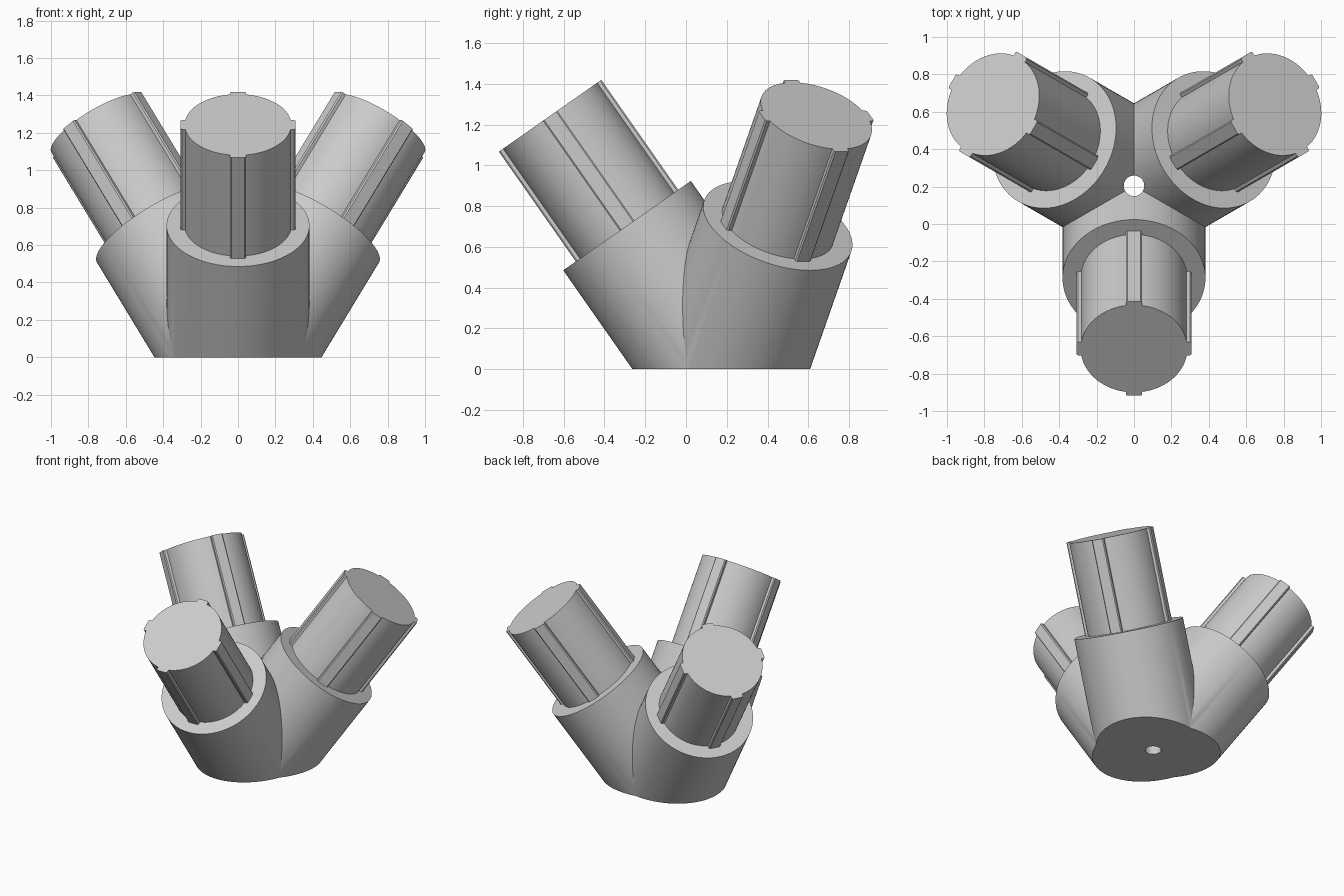
import bpy, bmesh, math
from mathutils import Matrix, Vector

if "Cube" in bpy.data.objects:
    bpy.data.objects.remove(bpy.data.objects["Cube"])

HUB = Vector((0, 0.204, 0))       # point where the three axes meet
TILT = math.radians(35)           # lean of every arm from vertical
SLEEVE_R, SLEEVE_END = 0.382, 0.86
POST_R, POST_END = 0.285, 1.518
TURNS = [math.radians(a) for a in (0, 120, 240)]

grey = bpy.data.materials.new("grey plastic")
grey.diffuse_color = (0.6, 0.6, 0.6, 1)
grey.use_nodes = True
grey.node_tree.nodes["Principled BSDF"].inputs["Base Color"].default_value = grey.diffuse_color


def arm_matrix(turn):
    return (Matrix.Translation(HUB) @ Matrix.Rotation(turn, 4, 'Z')
            @ Matrix.Rotation(TILT, 4, 'X'))


def circle(r, n, shift=0.0):
    return [(r * math.cos(2 * math.pi * (i + shift) / n),
             r * math.sin(2 * math.pi * (i + shift) / n)) for i in range(n)]


def add_prism(bm, outline, z0, z1, matrix, bottom=True):
    """Extrude a closed outline along local z and place it."""
    low = [bm.verts.new(matrix @ Vector((x, y, z0))) for x, y in outline]
    high = [bm.verts.new(matrix @ Vector((x, y, z1))) for x, y in outline]
    if bottom:
        bm.faces.new(low[::-1])
    bm.faces.new(high)
    n = len(outline)
    for i in range(n):
        j = (i + 1) % n
        bm.faces.new((low[i], low[j], high[j], high[i]))


def finish(name, bm):
    mesh = bpy.data.meshes.new(name)
    bm.to_mesh(mesh)
    bm.free()
    mesh.materials.append(grey)
    ob = bpy.data.objects.new(name, mesh)
    bpy.context.collection.objects.link(ob)
    return ob


def activate(ob):
    bpy.ops.object.select_all(action='DESELECT')
    ob.select_set(True)
    bpy.context.view_layer.objects.active = ob


def keyed_circle():
    """Circle with four raised, slightly rounded keys, one on each side."""
    pts = []
    half = 0.043
    a = math.asin(half / POST_R)
    for q in range(4):
        c, s = math.cos(q * math.pi / 2), math.sin(q * math.pi / 2)
        quarter = [(0.300, -half), (0.307, -0.036), (0.307, 0.036), (0.300, half)]
        for i in range(21):
            t = a + (math.pi / 2 - 2 * a) * i / 20
            quarter.append((POST_R * math.cos(t), POST_R * math.sin(t)))
        pts += [(x * c - y * s, x * s + y * c) for x, y in quarter]
    return pts


# Base: one leaning sleeve trimmed to a third of the plan and to the floor
third = bmesh.new()
add_prism(third, circle(SLEEVE_R, 96), -0.6, SLEEVE_END, arm_matrix(0), bottom=False)
planes = [(Vector((0, 0, 0)), Vector((0, 0, -1)))]
for side in (-1, 1):
    planes.append((HUB, Vector((side * 0.5, math.cos(math.radians(30)), 0))))
for co, no in planes:
    bmesh.ops.bisect_plane(third, geom=third.verts[:] + third.edges[:] + third.faces[:],
                           dist=1e-6, plane_co=co, plane_no=no, clear_outer=True)
third_mesh = bpy.data.meshes.new("third")
third.to_mesh(third_mesh)
third.free()

# Three thirds around the hub, joined along their seams
body = bmesh.new()
for turn in TURNS:
    start = len(body.verts)
    body.from_mesh(third_mesh)
    body.verts.ensure_lookup_table()
    bmesh.ops.rotate(body, verts=body.verts[start:], cent=HUB,
                     matrix=Matrix.Rotation(turn, 3, 'Z'))
bpy.data.meshes.remove(third_mesh)
bmesh.ops.remove_doubles(body, verts=body.verts[:], dist=2e-4)

# Flat underside
rim = [e for e in body.edges if e.is_boundary and all(abs(v.co.z) < 1e-4 for v in e.verts)]
bmesh.ops.edgeloop_fill(body, edges=rim)
bmesh.ops.recalc_face_normals(body, faces=body.faces[:])
base = finish("base", body)

# Vertical centre hole
hole = bmesh.new()
add_prism(hole, circle(0.055, 32, 0.37), -0.5, 1.5, Matrix.Translation(HUB))
cutter = finish("hole_cutter", hole)
cutter.hide_render = True
activate(base)
mod = base.modifiers.new("hole", 'BOOLEAN')
mod.operation, mod.solver, mod.object = 'DIFFERENCE', 'EXACT', cutter
bpy.ops.object.modifier_apply(modifier=mod.name)
bpy.data.objects.remove(cutter)

# Keyed posts standing out of the sleeves
posts = []
for i, turn in enumerate(TURNS):
    bm = bmesh.new()
    add_prism(bm, keyed_circle(), SLEEVE_END - 0.01, POST_END, arm_matrix(turn))
    posts.append(finish("keyed_post_%d" % (i + 1), bm))

for ob in [base] + posts:
    activate(ob)
    bpy.ops.object.shade_smooth_by_angle(angle=math.radians(25))
